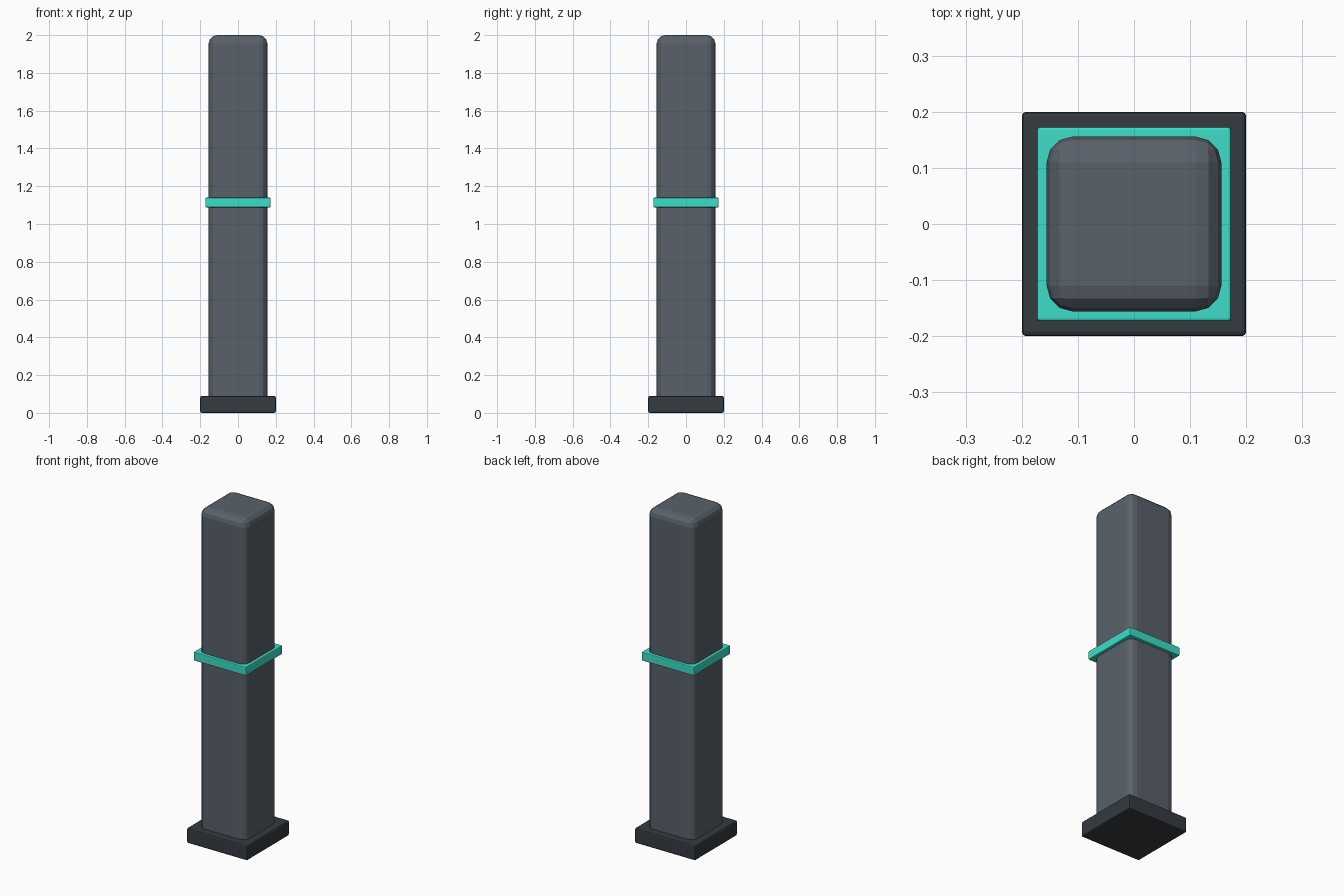
import bpy

if "Cube" in bpy.data.objects:
    bpy.data.objects.remove(bpy.data.objects["Cube"])


def make_material(name, color):
    mat = bpy.data.materials.new(name)
    mat.diffuse_color = (*color, 1.0)
    mat.use_nodes = True
    mat.node_tree.nodes["Principled BSDF"].inputs["Base Color"].default_value = mat.diffuse_color
    return mat


def bevelled_box(name, width, z0, z1, bevel, segments, mat):
    """Square-section box between two heights, with rounded edges."""
    bpy.ops.mesh.primitive_cube_add(size=1, location=(0, 0, (z0 + z1) / 2))
    ob = bpy.context.object
    ob.name = name
    ob.scale = (width, width, z1 - z0)
    bpy.ops.object.transform_apply(location=False, rotation=False, scale=True)
    mod = ob.modifiers.new("Bevel", "BEVEL")
    mod.width = bevel
    mod.segments = segments
    mod.limit_method = 'NONE'
    ob.data.materials.append(mat)
    return ob


slate = make_material("slate", (0.10, 0.12, 0.145))
charcoal = make_material("charcoal", (0.035, 0.043, 0.052))
teal = make_material("teal", (0.05, 0.72, 0.58))

# Square foot plate
bevelled_box("base_plate", 0.40, 0.0, 0.09, 0.008, 2, charcoal)
# Tall post with chunky rounded edges, foot hidden inside the plate
bevelled_box("post", 0.311, 0.004, 2.0, 0.045, 3, slate)
# Glowing band around the middle
bevelled_box("band", 0.346, 1.088, 1.14, 0.005, 2, teal)
